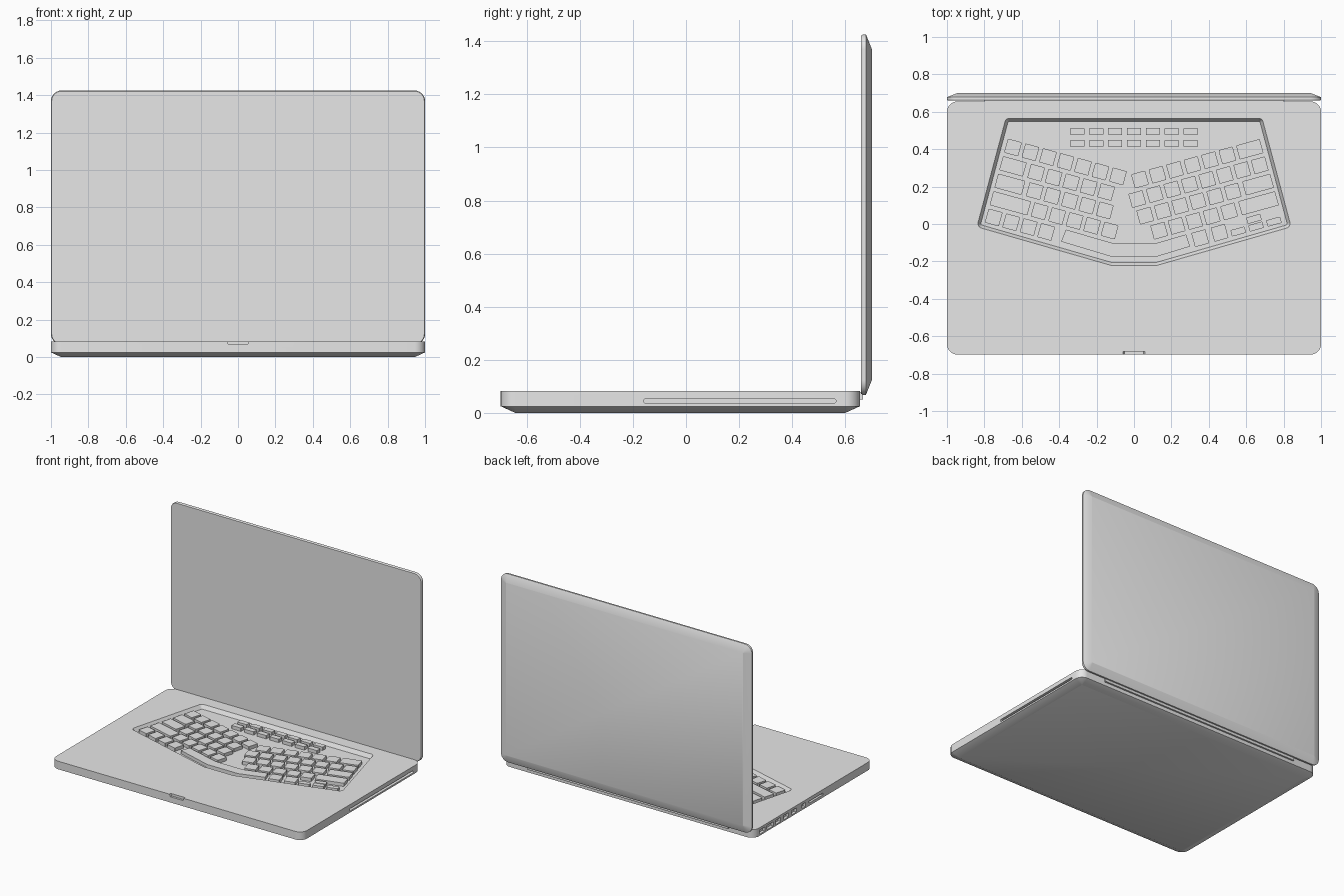
import bpy, bmesh, math
from mathutils import Vector

if "Cube" in bpy.data.objects:
    bpy.data.objects.remove(bpy.data.objects["Cube"], do_unlink=True)

grey = bpy.data.materials.new("plain grey")
grey.use_nodes = True
grey.diffuse_color = (0.8, 0.8, 0.8, 1)
grey.node_tree.nodes["Principled BSDF"].inputs["Base Color"].default_value = (0.8, 0.8, 0.8, 1)


def outline(points, inset=0.0, radius=0.0, steps=6):
    """Inset a counter-clockwise polygon and round its corners."""
    pts = [Vector(p) for p in points]
    radius = max(radius - inset, 0.004) if radius else 0
    ring = []
    for i, p in enumerate(pts):
        a = (p - pts[i - 1]).normalized()
        b = (pts[(i + 1) % len(pts)] - p).normalized()
        n1, n2 = Vector((-a.y, a.x)), Vector((-b.y, b.x))
        centre = p + (n1 + n2) * (inset + radius) / (1 + n1.dot(n2))
        if not radius:
            ring.append(centre)
            continue
        for s in range(steps + 1):
            ring.append(centre - radius * n1.lerp(n2, s / steps).normalized())
    return ring


def box(u0, u1, v0, v1):
    return [(u0, v0), (u1, v0), (u1, v1), (u0, v1)]


PLACE = {"X": lambda p, h: (h, p.x, p.y),
         "Y": lambda p, h: (p.x, h, p.y),
         "Z": lambda p, h: (p.x, p.y, h)}


def loft(name, shapes, levels, radius=0.0, axis="Z"):
    """Skin each polygon through (height, inset) levels, closed at both ends."""
    bm = bmesh.new()
    for shape in shapes:
        rings = [[bm.verts.new(PLACE[axis](p, h)) for p in outline(shape, inset, radius)]
                 for h, inset in levels]
        n = len(rings[0])
        for low, high in zip(rings, rings[1:]):
            for i in range(n):
                j = (i + 1) % n
                bm.faces.new((low[i], low[j], high[j], high[i]))
        bm.faces.new(rings[0][::-1])
        bm.faces.new(rings[-1])
    bmesh.ops.recalc_face_normals(bm, faces=bm.faces)
    mesh = bpy.data.meshes.new(name)
    bm.to_mesh(mesh)
    bm.free()
    mesh.materials.append(grey)
    obj = bpy.data.objects.new(name, mesh)
    bpy.context.collection.objects.link(obj)
    return obj


def smooth(obj):
    bpy.ops.object.select_all(action="DESELECT")
    obj.select_set(True)
    bpy.context.view_layer.objects.active = obj
    bpy.ops.object.shade_smooth_by_angle(angle=math.radians(30))


DECK, FLOOR, KEY_TOP = 0.083, 0.055, 0.079

# Base with a chamfered underside
base = loft("base", [box(-1, 1, -0.698, 0.655)],
            [(0, 0.055), (0.025, 0), (DECK, 0)], radius=0.055)

# Cutters: keyboard well, thumb notch, disc slot, side ports
well = [(-0.84, -0.015), (-0.12, -0.222), (0.12, -0.222),
        (0.84, -0.015), (0.685, 0.565), (-0.685, 0.565)]
ports = [box(y - w / 2, y + w / 2, 0.036, 0.066) for y, w in
         ((0.56, 0.06), (0.47, 0.07), (0.38, 0.06), (0.29, 0.06), (0.2, 0.06), (0.09, 0.04))]
ports.append(box(-0.13, 0.03, 0.045, 0.058))
cutters = [
    loft("well_cutter", [well], [(FLOOR, 0.016), (DECK, 0), (0.12, 0)], radius=0.025),
    loft("notch_cutter", [[(-0.05, 0.066), (0.05, 0.066), (0.065, 0.1), (-0.065, 0.1)]],
         [(-0.75, 0), (-0.683, 0)], axis="Y"),
    loft("slot_cutter", [box(-0.16, 0.565, 0.037, 0.053)],
         [(0.98, 0), (1.05, 0)], radius=0.0079, axis="X"),
    loft("port_cutter", ports, [(-1.05, 0), (-0.98, 0)], axis="X"),
]
for cutter in cutters:
    cutter.hide_render = True
    mod = base.modifiers.new(cutter.name, "BOOLEAN")
    mod.object = cutter
    mod.operation = "DIFFERENCE"
    mod.solver = "EXACT"
cut_mesh = bpy.data.meshes.new_from_object(
    base.evaluated_get(bpy.context.evaluated_depsgraph_get()))
base.modifiers.clear()
base.data = cut_mesh
for cutter in cutters:
    bpy.data.objects.remove(cutter, do_unlink=True)
smooth(base)

# Lid standing upright behind the base, tapering to the back
lid = loft("lid", [box(-1, 1, 0.068, 1.425)],
           [(0.66, 0.004), (0.666, 0), (0.678, 0), (0.70, 0.055)], radius=0.055, axis="Y")
smooth(lid)

# Hinge bar between base and lid
loft("hinge", [box(-0.8, 0.8, 0.05, 0.079)], [(0.645, 0), (0.667, 0)], axis="Y")

# Keys: each row is a list of (centre along row, width, offset across rows, depth)
PITCH, SIZE = 0.097, 0.8


def run(start, count):
    return [(start + i, SIZE, 0, SIZE) for i in range(count)]


def wide(a, b):
    return [((a + b) / 2, b - a, 0, SIZE)]


def key_block(name, origin, degrees, rows):
    angle = math.radians(degrees)
    along = Vector((math.cos(angle), math.sin(angle))) * PITCH
    across = Vector((along.y, -along.x))
    shapes = []
    for r, row in enumerate(rows):
        for n, w, off, d in row:
            c = Vector(origin) + along * n + across * (r + off)
            shapes.append([c + along * sx * w / 2 + across * sy * d / 2
                           for sx, sy in ((-1, 1), (1, 1), (1, -1), (-1, -1))])
    loft(name, shapes, [(FLOOR - 0.005, 0), (KEY_TOP, 0)], radius=0.005)


key_block("left_hand_keys", (-0.647, 0.409), -15.4, [
    run(0, 7),
    wide(-0.4, 0.95) + run(1.6, 5),
    wide(-0.4, 1.15) + run(1.8, 5),
    wide(-0.4, 1.75) + run(2.35, 5),
    run(0, 4)])
key_block("right_hand_keys", (0.032, 0.238), 15.4, [
    run(0, 6) + wide(5.6, 6.95),
    run(-0.43, 8),
    run(-0.25, 6) + wide(5.4, 7.0),
    run(0.27, 5) + wide(4.9, 7.0),
    run(2.34, 1) + run(3.45, 1) + [(4.46, SIZE, 0.2, 0.36), (5.48, SIZE, -0.24, 0.36),
                                   (5.48, SIZE, 0.2, 0.36), (6.5, SIZE, 0.2, 0.36)]])

# Two straight rows of function keys
function_keys = [box(i * 0.101 - 0.038, i * 0.101 + 0.038, y - 0.019, y + 0.019)
                 for i in range(-3, 4) for y in (0.495, 0.431)]
loft("function_keys", function_keys, [(FLOOR - 0.005, 0), (KEY_TOP, 0)], radius=0.005)

# Bent space bar
space = [(-0.39, -0.094), (-0.123, -0.174), (0.123, -0.174), (0.3, -0.12),
         (0.278, -0.056), (0.112, -0.104), (-0.107, -0.104), (-0.364, -0.03)]
loft("space_bar", [space], [(FLOOR - 0.005, 0), (KEY_TOP, 0)])
